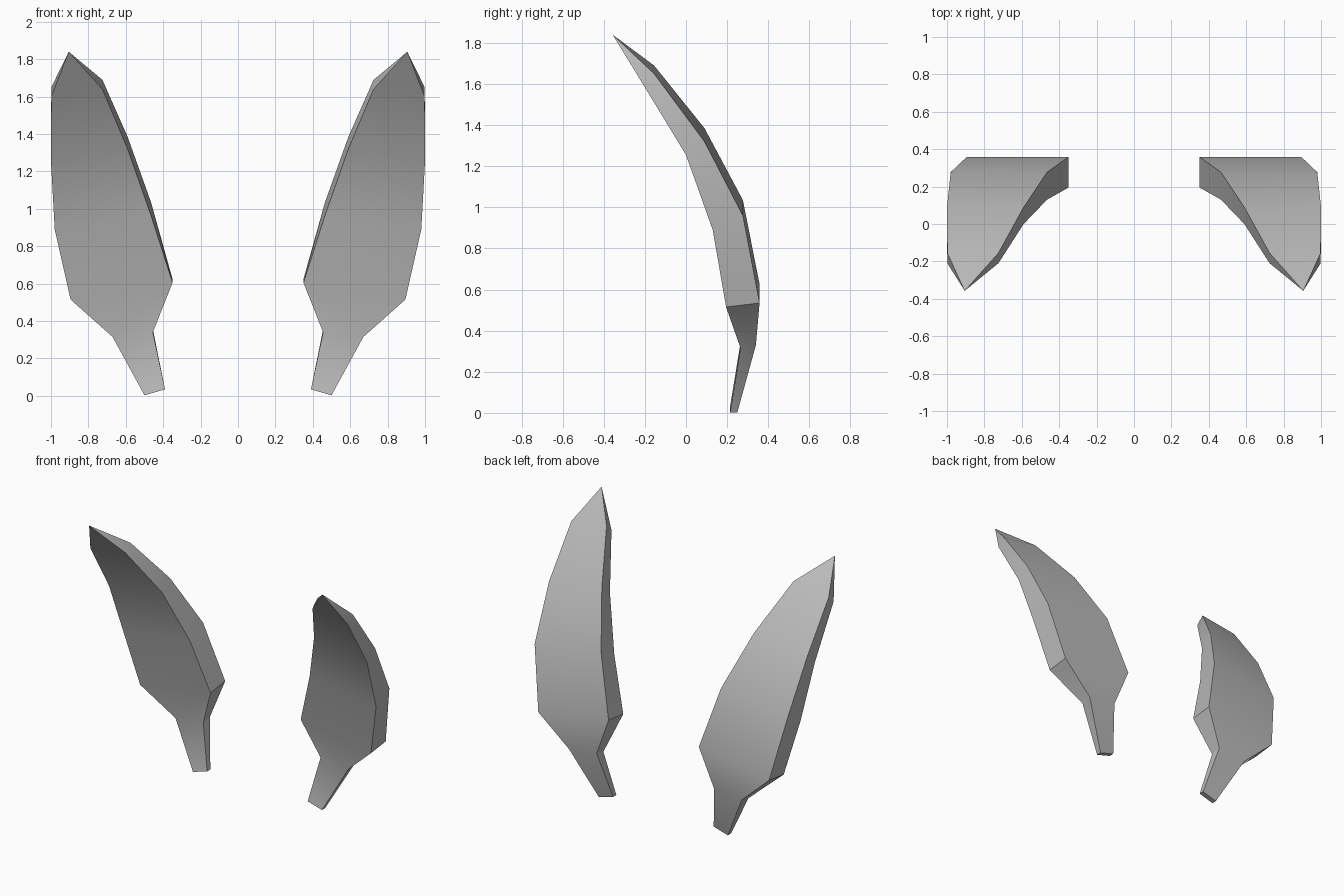
import bpy
import bmesh
import math

default_cube = bpy.data.objects.get("Cube")
if default_cube:
    bpy.data.objects.remove(default_cube, do_unlink=True)


def make_material(name, colour):
    material = bpy.data.materials.new(name)
    material.use_nodes = True
    material.diffuse_color = colour
    material.node_tree.nodes["Principled BSDF"].inputs["Base Color"].default_value = colour
    return material


grey = make_material("plain grey", (0.5, 0.5, 0.5, 1))

# Blade sections from root to shoulder to near the tip:
# inner x, outer x, inner z, outer z, back y, front y, drop of the front edge
SECTIONS = [
    (.39, .50, .035, .003, .25, .215, 0),
    (.455, .67, .355, .33, .34, .265, .015),
    (.35, .895, .625, .535, .358, .195, .02),
    (.465, .98, 1.035, .96, .277, .13, .07),
    (.59, 1, 1.385, 1.32, .09, 0, .065),
    (.725, .998, 1.69, 1.65, -.155, -.21, .05),
]
TIP = (.905, -.357, 1.84)


def add_section(bm, side, section):
    """Four corners of one cross-section, going round the blade."""
    inner_x, outer_x, inner_z, outer_z, back_y, front_y, drop = section
    corners = (
        (inner_x, back_y, inner_z),
        (outer_x, back_y, outer_z),
        (outer_x, front_y, outer_z - drop),
        (inner_x, front_y, inner_z - drop),
    )
    return [bm.verts.new((side * x, y, z)) for x, y, z in corners]


def build_blade(name, side):
    bm = bmesh.new()
    rings = [add_section(bm, side, section) for section in SECTIONS]

    # Root cap
    bm.faces.new(rings[0])

    # Curved back, front and rim
    for lower, upper in zip(rings, rings[1:]):
        for i in range(len(lower)):
            j = (i + 1) % len(lower)
            bm.faces.new((lower[i], lower[j], upper[j], upper[i]))

    # Pointed tip
    tip = bm.verts.new((side * TIP[0], TIP[1], TIP[2]))
    last = rings[-1]
    for i in range(len(last)):
        bm.faces.new((last[i], last[(i + 1) % len(last)], tip))

    bmesh.ops.recalc_face_normals(bm, faces=bm.faces)
    mesh = bpy.data.meshes.new(name)
    bm.to_mesh(mesh)
    bm.free()
    mesh.materials.append(grey)

    blade = bpy.data.objects.new(name, mesh)
    bpy.context.collection.objects.link(blade)
    bpy.ops.object.select_all(action="DESELECT")
    blade.select_set(True)
    bpy.context.view_layer.objects.active = blade
    bpy.ops.object.shade_smooth_by_angle(angle=math.radians(32))
    return blade


# Mirrored pair of blades
for blade_name, side in (("left_blade", 1), ("right_blade", -1)):
    build_blade(blade_name, side)
